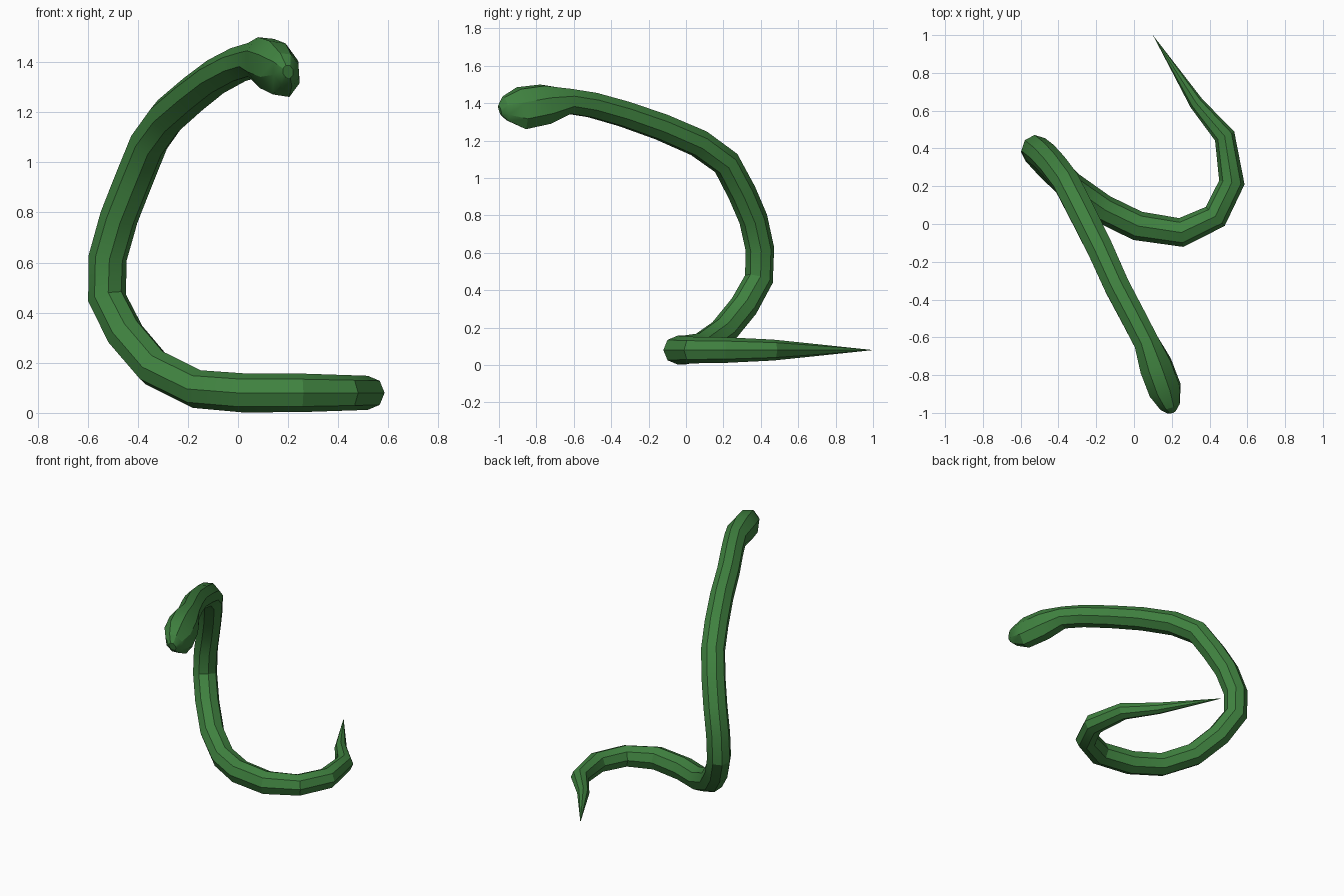
import bpy, bmesh, math
from mathutils import Vector

cube = bpy.data.objects.get("Cube")
if cube:
    bpy.data.objects.remove(cube, do_unlink=True)

SIDES = 8

# Flat green skin
green = bpy.data.materials.new("snake_green")
green.use_nodes = True
colour = (0.05, 0.22, 0.05, 1)
green.diffuse_color = colour
green.node_tree.nodes["Principled BSDF"].inputs["Base Color"].default_value = colour

# Spine from tail tip to nose: centre x, y, z, then half width
spine = [
    (0.10, 1.00, 0.08, 0.0), (0.33, 0.64, 0.08, 0.038),
    (0.48, 0.465, 0.08, 0.056), (0.518, 0.22, 0.08, 0.068),
    (0.43, 0.04, 0.08, 0.071), (0.25, -0.045, 0.08, 0.077),
    (0.02, -0.01, 0.08, 0.078), (-0.165, 0.08, 0.095, 0.077),
    (-0.335, 0.20, 0.18, 0.077), (-0.45, 0.31, 0.315, 0.077),
    (-0.523, 0.39, 0.46, 0.077), (-0.52, 0.395, 0.62, 0.077),
    (-0.475, 0.36, 0.78, 0.077), (-0.42, 0.30, 0.92, 0.077),
    (-0.355, 0.215, 1.08, 0.077), (-0.28, 0.07, 1.185, 0.077),
    (-0.18, -0.13, 1.272, 0.075), (-0.09, -0.33, 1.342, 0.073),
    (0.0, -0.50, 1.39, 0.072), (0.065, -0.625, 1.41, 0.072),
    (0.115, -0.75, 1.395, 0.088), (0.165, -0.88, 1.373, 0.085),
    (0.192, -0.965, 1.37, 0.055), (0.20, -0.995, 1.362, 0.022),
]
# Height over width of the head rings, counted from the neck to the nose
head_tall = [1.3, 1.43, 1.3, 1.3]
tall = [1.0] * (len(spine) - len(head_tall)) + head_tall

# Sweep an octagon along the spine, carrying the up direction with it
centres = [Vector(p[:3]) for p in spine]
bm = bmesh.new()
rings = []
up = Vector((0, 0, 1))
last = len(centres) - 1
for i, (centre, point) in enumerate(zip(centres, spine)):
    before = centre - centres[max(i - 1, 0)]
    after = centres[min(i + 1, last)] - centre
    tangent = (before.normalized() + after.normalized()).normalized()
    up = (up - tangent * up.dot(tangent)).normalized()
    side = tangent.cross(up)
    if i == 0:
        rings.append([bm.verts.new(centre)] * SIDES)
        continue
    ring = []
    for k in range(SIDES):
        a = math.tau * k / SIDES
        offset = side * math.cos(a) + up * math.sin(a) * tall[i]
        ring.append(bm.verts.new(centre + offset * point[3]))
    rings.append(ring)

for lower, upper in zip(rings, rings[1:]):
    for k in range(SIDES):
        n = (k + 1) % SIDES
        corners = [lower[k], lower[n], upper[n], upper[k]]
        bm.faces.new(list(dict.fromkeys(corners)))
bm.faces.new(rings[-1])
bmesh.ops.recalc_face_normals(bm, faces=bm.faces)

# Snake body object
mesh = bpy.data.meshes.new("snake_body")
bm.to_mesh(mesh)
bm.free()
mesh.materials.append(green)
body = bpy.data.objects.new("snake_body", mesh)
bpy.context.collection.objects.link(body)
bpy.ops.object.select_all(action="DESELECT")
body.select_set(True)
bpy.context.view_layer.objects.active = body
bpy.ops.object.shade_smooth_by_angle(angle=math.radians(30))
